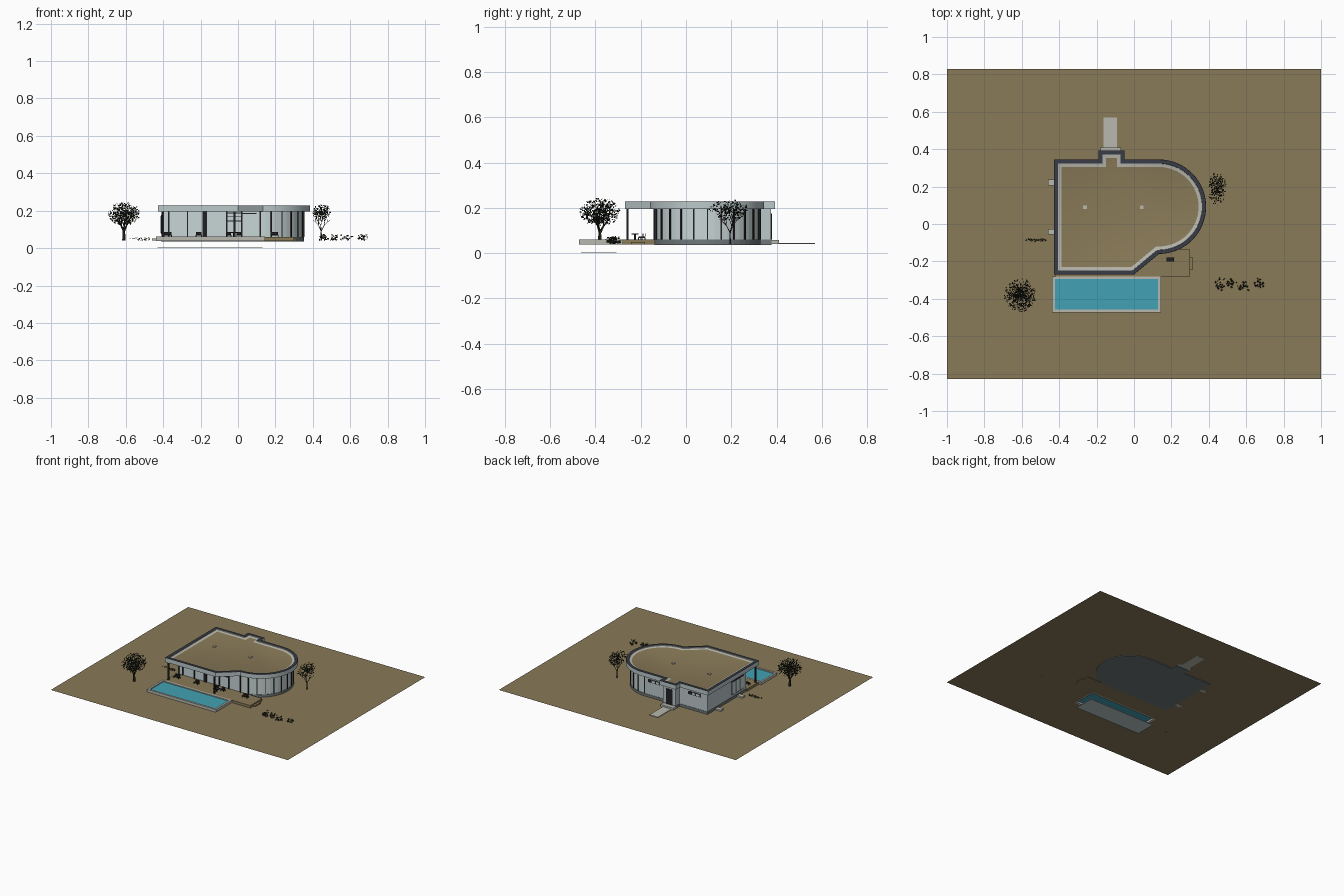
import bpy, bmesh, math, random
from mathutils import Vector, Matrix

if "Cube" in bpy.data.objects:
    bpy.data.objects.remove(bpy.data.objects["Cube"])

random.seed(4)

def material(name, r, g, b):
    m = bpy.data.materials.new(name)
    m.diffuse_color = (r, g, b, 1)
    m.use_nodes = True
    m.node_tree.nodes["Principled BSDF"].inputs["Base Color"].default_value = m.diffuse_color
    return m

EARTH = material("earth brown", 0.25, 0.195, 0.098)
CONCRETE = material("pale concrete", 0.48, 0.48, 0.43)
PANEL = material("pale blue grey panel", 0.50, 0.58, 0.59)
GLASS = material("window glass", 0.58, 0.67, 0.67)
SLATE = material("floor slate", 0.16, 0.19, 0.20)
COPING = material("dark coping", 0.04, 0.046, 0.062)
FRAME = material("black frame", 0.015, 0.015, 0.017)
WATER = material("pool water", 0.055, 0.36, 0.46)
LEAF = material("dark leaf", 0.022, 0.028, 0.015)
BARK = material("dark bark", 0.03, 0.022, 0.016)

def finish(name, bm, *mats):
    me = bpy.data.meshes.new(name)
    bm.to_mesh(me)
    bm.free()
    for m in mats:
        me.materials.append(m)
    ob = bpy.data.objects.new(name, me)
    bpy.context.collection.objects.link(ob)
    return ob

def add_box(bm, x0, x1, y0, y1, z0, z1, turn=0):
    mat = (Matrix.Translation(((x0 + x1) / 2, (y0 + y1) / 2, (z0 + z1) / 2))
           @ Matrix.Rotation(turn, 4, 'Z') @ Matrix.Diagonal((x1 - x0, y1 - y0, z1 - z0, 1)))
    bmesh.ops.create_cube(bm, size=1, matrix=mat)

def boxes(name, mat, *dims):
    bm = bmesh.new()
    for d in dims:
        add_box(bm, *d)
    return finish(name, bm, mat)

def inset(pts, d):
    """Mitred inward offset of a counter-clockwise outline."""
    out = []
    for i, p in enumerate(pts):
        p = Vector(p)
        e1 = (p - Vector(pts[i - 1])).normalized()
        e2 = (Vector(pts[(i + 1) % len(pts)]) - p).normalized()
        n1, n2 = Vector((-e1.y, e1.x)), Vector((-e2.y, e2.x))
        out.append(p + (n1 + n2) * (d / (1 + n1.dot(n2))))
    return out

def loft(name, pts, profile, mats, bands, caps=(0, 0), capped=True):
    """Stack of (inset, z) outlines; bands gives each strip's material."""
    bm = bmesh.new()
    loops = [[bm.verts.new((q.x, q.y, z)) for q in inset(pts, d)] for d, z in profile]
    n = len(pts)
    for k, idx in enumerate(bands):
        a, b = loops[k], loops[(k + 1) % len(loops)]
        for i in range(n):
            j = (i + 1) % n
            bm.faces.new((a[i], a[j], b[j], b[i])).material_index = idx
    if capped:
        bm.faces.new(loops[0][::-1]).material_index = caps[0]
        bm.faces.new(loops[-1]).material_index = caps[1]
    return finish(name, bm, *mats)

def rect(x0, x1, y0, y1):
    return [(x0, y0), (x1, y0), (x1, y1), (x0, y1)]

def arc(cx, cy, r, n):
    return [(cx + r * math.cos(a), cy + r * math.sin(a))
            for a in (math.pi * (i / n - 0.5) for i in range(n + 1))]

roof_line = ([(-.428, -.27), (0, -.27)] + arc(.133, .0925, .2525, 32) +
             [(-.05, .345), (-.05, .393), (-.19, .393), (-.19, .345), (-.428, .345)])
wall_line = ([(-.41, -.137)] + arc(.118, .095, .232, 24) +
             [(-.07, .327), (-.07, .375), (-.175, .375), (-.175, .327), (-.41, .327)])

# Ground sheet with an opening for the pool
POOL = rect(-.438, .144, -.473, -.28)
bm = bmesh.new()
outer = [bm.verts.new((x, y, .041)) for x, y in rect(-1, 1, -.828, .828)]
inner = [bm.verts.new((x, y, .041)) for x, y in rect(-.425, .13, -.46, -.294)]
for i in range(4):
    j = (i + 1) % 4
    bm.faces.new((outer[i], outer[j], inner[j], inner[i]))
finish("ground", bm, EARTH)

# Pool
loft("pool_rim", POOL, [(0, .039), (0, .061), (.015, .061), (.015, .039)],
     [CONCRETE], [0, 0, 0, 0], capped=False)
boxes("pool_water", WATER, (-.424, .13, -.459, -.294, .052, .054))
boxes("pool_bottom", PANEL, (-.43, .13, -.464, -.308, 0, .004))

# Deck with side step
boxes("deck", EARTH, (-.42, .30, -.28, -.137, .038, .06), (.30, .316, -.242, -.18, .038, .05))

# House floor and walls
loft("house_floor", wall_line, [(-.003, .036), (-.003, .06)], [SLATE], [0])
walls = loft("walls", wall_line, [(0, .06), (0, .197)], [GLASS, PANEL], [0])
for f in walls.data.polygons:
    c = f.center
    if c.x < -.4 or (c.y > .32 and c.x < .11):
        f.material_index = 1

# Roof: fascia, dark coping, pale inner kerb, gravel
roof = loft("roof", roof_line,
            [(0, .195), (0, .226), (.001, .228), (.021, .228), (.022, .222), (.040, .217)],
            [PANEL, COPING, CONCRETE, EARTH], [0, 1, 1, 2, 2], caps=(0, 3))
bpy.context.view_layer.objects.active = roof
roof.select_set(True)
bpy.ops.object.shade_smooth_by_angle(angle=math.radians(25))
roof.select_set(False)
boxes("roof_vents", CONCRETE, *[(x - .01, x + .01, .08, .10, .216, .222) for x in (-.262, .042)])

# Mullions around the curved glass and along the front
bm = bmesh.new()
for x, y in arc(.118, .095, .233, 12):
    a = math.atan2(y - .095, x - .118)
    add_box(bm, x - .004, x + .004, y - .003, y + .003, .06, .196, a)
for x in (-.40, -.37, -.27, -.06, .02, .118):
    add_box(bm, x - .004, x + .004, -.143, -.135, .06, .196)
finish("mullions", bm, FRAME)

# Front door leaf and framed window
boxes("front_door", FRAME, (-.19, -.166, -.144, -.136, .06, .195))
boxes("front_window_frame", FRAME, (-.06, .02, -.142, -.136, .143, .149),
      (-.06, .02, -.142, -.136, .168, .173), (-.06, .02, -.142, -.136, .185, .191),
      (.02, .10, -.142, -.136, .183, .187))

# Posts carrying the roof over the deck
boxes("roof_posts", FRAME, *[(x - .005, x + .005, -.263, -.253, .06, .197) for x in (-.405, -.018)])

# Rear and left windows, entrance door
boxes("rear_windows", FRAME, (-.35, -.25, .325, .330, .155, .178), (-.01, .09, .325, .330, .155, .178))
boxes("rear_window_panes", GLASS, *[(x + .036 * i, x + .028 + .036 * i, .329, .332, .159, .174)
                                   for x in (-.346, -.006) for i in range(2)])
boxes("left_windows", FRAME, (-.413, -.408, -.11, .04, .075, .178))
boxes("left_window_panes", GLASS, *[(-.415, -.41, y, y + .042, .081, .172)
                                   for y in (-.105, -.056, -.007)])
boxes("entrance_door", FRAME, (-.15, -.095, .373, .379, .06, .175))

# Entrance step, path and side pads
boxes("entrance_step", CONCRETE, (-.18, -.07, .37, .41, .04, .058))
boxes("entrance_path", CONCRETE, (-.162, -.092, .41, .57, .04, .046))
boxes("side_pads", CONCRETE, *[(-.46, -.41, y - .015, y + .015, .04, .052) for y in (.222, -.042)])

# Outdoor furniture: seats with backs, and a table
def seat(name, x, y, w):
    boxes(name, FRAME, (x - w, x + w, y - .01, y + .01, .068, .074),
          (x - w, x + w, y + .008, y + .012, .074, .086),
          *[(x + sx * w - .002, x + sx * w + .002, y + sy * .009 - .002, y + sy * .009 + .002, .06, .07)
            for sx in (-1, 1) for sy in (-1, 1)])

seat("left_bench", -.375, -.20, .02)
seat("lounge_chair", -.21, -.20, .015)
seat("right_bench", .195, -.19, .02)
seat("table_chair_left", -.05, -.19, .012)
seat("table_chair_right", .005, -.19, .012)
boxes("table", FRAME, (-.045, 0, -.24, -.21, .082, .086), (-.026, -.018, -.229, -.221, .06, .083))

# Trees and shrubs
def add_branch(bm, p, d, length, r, depth, spread, tips):
    q = p + d * length
    rot = d.to_track_quat('Z', 'Y').to_matrix().to_4x4()
    bmesh.ops.create_cone(bm, cap_ends=False, segments=5, radius1=r, radius2=r * .65, depth=length,
                          matrix=Matrix.Translation((p + q) / 2) @ rot)
    if depth == 0:
        tips.append(q)
        return
    start = random.random() * math.tau
    for i in range(3):
        a = start + math.tau * i / 3
        side = Vector((math.cos(a), math.sin(a), .25)) * spread
        add_branch(bm, q, (d + side).normalized(), length * .72, r * .62, depth - 1, spread, tips)

def add_leaf(bm, c, s):
    u = Vector([random.gauss(0, 1) for _ in range(3)]).normalized() * s
    v = u.orthogonal() * .55
    bm.faces.new([bm.verts.new(c + w) for w in (-u, v, u, -v)])

def tree(name, base, trunk, r, centre, radii, count):
    bm = bmesh.new()
    tips = []
    add_branch(bm, Vector(base), Vector((0, 0, 1)), trunk, r, 3, .62, tips)
    finish(name + "_trunk", bm, BARK)
    bm = bmesh.new()
    for i in range(count):
        d = Vector([random.gauss(0, 1) for _ in range(3)]).normalized() * random.random() ** .5
        add_leaf(bm, Vector([c + k * e for c, k, e in zip(centre, d, radii)]), .006)
    finish(name + "_leaves", bm, LEAF)

tree("left_tree", (-.61, -.38, .04), .05, .010, (-.608, -.38, .182), (.088, .09, .062), 650)
tree("right_tree", (.445, .195, .04), .05, .004, (.445, .19, .19), (.05, .09, .046), 260)

bm = bmesh.new()
for x, y in ((.455, -.325), (.52, -.315), (.58, -.33), (.67, -.32)):
    for i in range(26):
        add_leaf(bm, Vector((random.gauss(x, .014), random.gauss(y, .014), random.uniform(.043, .072))), .007)
for i in range(40):
    add_leaf(bm, Vector((random.uniform(-.58, -.47), random.gauss(-.085, .003), random.uniform(.042, .055))), .005)
finish("shrubs", bm, LEAF)
